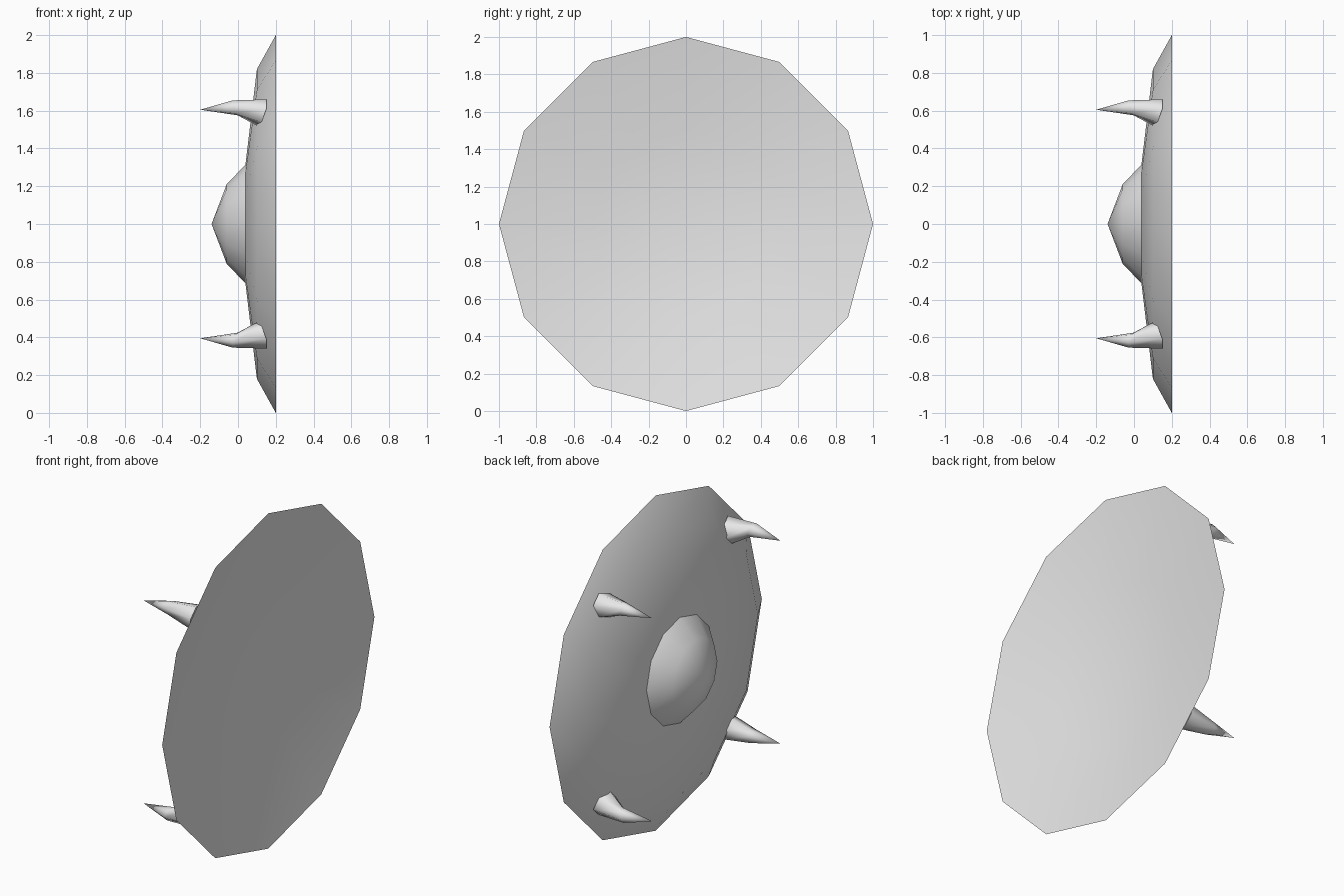
import bpy, bmesh
from math import cos, sin, pi, radians, sqrt
from mathutils import Vector

old = bpy.data.objects.get("Cube")
if old:
    bpy.data.objects.remove(old, do_unlink=True)

grey = bpy.data.materials.new("pale_grey")
grey.use_nodes = True
grey.diffuse_color = (0.8, 0.8, 0.8, 1)
grey.node_tree.nodes["Principled BSDF"].inputs["Base Color"].default_value = (0.8, 0.8, 0.8, 1)


def loft(name, start, rings, end, angle):
    """Skin rings of points; start and end are cap points or None for a flat cap."""
    bm = bmesh.new()
    loops = [[bm.verts.new(p) for p in ring] for ring in rings]
    n = len(loops[0])
    for a, b in zip(loops, loops[1:]):
        for i in range(n):
            j = (i + 1) % n
            bm.faces.new((a[i], a[j], b[j], b[i]))
    for point, loop in ((start, loops[0]), (end, loops[-1])):
        if point is None:
            bm.faces.new(loop)
        else:
            tip = bm.verts.new(point)
            for i in range(n):
                bm.faces.new((loop[i], loop[(i + 1) % n], tip))
    bmesh.ops.recalc_face_normals(bm, faces=bm.faces)
    mesh = bpy.data.meshes.new(name)
    bm.to_mesh(mesh)
    bm.free()
    mesh.materials.append(grey)
    obj = bpy.data.objects.new(name, mesh)
    bpy.context.collection.objects.link(obj)
    bpy.ops.object.select_all(action='DESELECT')
    obj.select_set(True)
    bpy.context.view_layer.objects.active = obj
    bpy.ops.object.shade_smooth_by_angle(angle=radians(angle))
    return obj


def disc_ring(x, r, sides=12):
    return [(x, r * cos(2 * pi * i / sides), 1 + r * sin(2 * pi * i / sides))
            for i in range(sides)]


# Shield plate: stepped front, shallow hollow back
plate = [(0.04, 0.32), (0.10, 0.82), (0.20, 1.0), (0.117, 0.5)]
loft("shield_plate", (0.04, 0, 1), [disc_ring(x, r) for x, r in plate], (0.09, 0, 1), 35)

# Central boss
boss = [(0.05, 0.315), (0.04, 0.315), (-0.06, 0.21)]
loft("boss", None, [disc_ring(x, r) for x, r in boss], (-0.14, 0, 1), 35)


# Curved spikes, one per quadrant
def spike_ring(x, centre, r, tilt, out, side):
    origin = Vector((x, 0, 1)) + out * centre * sqrt(2)
    points = []
    for i in range(6):
        a = radians(30 + 60 * i)
        points.append(origin + out * r * cos(a) + side * r * sin(a)
                      + Vector((tilt * cos(a), 0, 0)))
    return points


for sy, y_name in ((-1, "front"), (1, "rear")):
    for sz, z_name in ((-1, "lower"), (1, "upper")):
        out = Vector((0, sy, sz)).normalized()
        side = Vector((0, -sz, sy)).normalized()
        base = spike_ring(0.125, 0.59, 0.072, 0.029, out, side)
        bend = spike_ring(-0.015, 0.615, 0.041, -0.015, out, side)
        loft(f"{z_name}_{y_name}_spike", None, [base, bend],
             (-0.2, sy * 0.605, 1 + sz * 0.605), 70)
